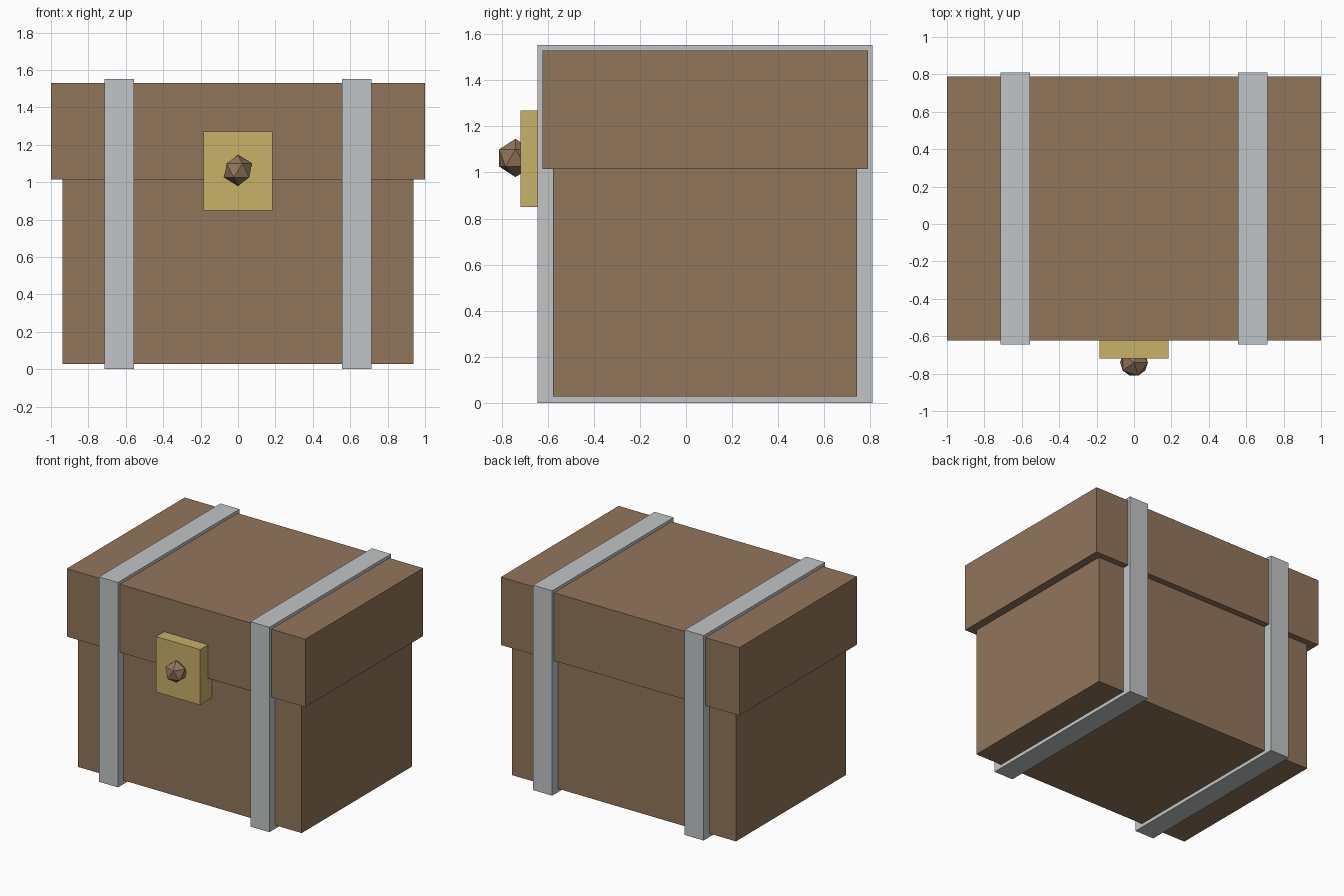
import bpy

cube = bpy.data.objects.get("Cube")
if cube:
    bpy.data.objects.remove(cube, do_unlink=True)


def material(name, color):
    mat = bpy.data.materials.new(name)
    mat.use_nodes = True
    mat.diffuse_color = (*color, 1)
    bsdf = next(n for n in mat.node_tree.nodes if n.type == 'BSDF_PRINCIPLED')
    bsdf.inputs["Base Color"].default_value = (*color, 1)
    return mat


wood = material("brown wood", (0.29, 0.18, 0.105))
metal = material("light grey metal", (0.53, 0.56, 0.57))
brass = material("brass", (0.57, 0.44, 0.14))


def box(name, xs, ys, zs, mat):
    """Flat-shaded box spanning the given ranges."""
    spans = (xs, ys, zs)
    bpy.ops.mesh.primitive_cube_add(size=1, location=[(a + b) / 2 for a, b in spans])
    obj = bpy.context.object
    obj.name = name
    obj.scale = [b - a for a, b in spans]
    bpy.ops.object.transform_apply(location=False, rotation=False, scale=True)
    obj.data.materials.append(mat)
    return obj


# Chest body and overhanging lid
box("chest_body", (-0.938, 0.938), (-0.577, 0.741), (0.027, 1.03), wood)
box("chest_lid", (-1, 1), (-0.622, 0.789), (1.015, 1.53), wood)

# Metal bands wrapping the whole chest
for side, x in (("left", 0.635), ("right", -0.635)):
    box(side + "_band", (x - 0.08, x + 0.08), (-0.645, 0.81), (0, 1.553), metal)

# Lock plate across the lid seam, reaching back to the body
box("lock_plate", (-0.185, 0.185), (-0.718, -0.56), (0.85, 1.27), brass)

# Faceted knob
bpy.ops.mesh.primitive_ico_sphere_add(subdivisions=1, radius=0.083, location=(0, -0.74, 1.063))
knob = bpy.context.object
knob.name = "lock_knob"
knob.data.materials.append(wood)
